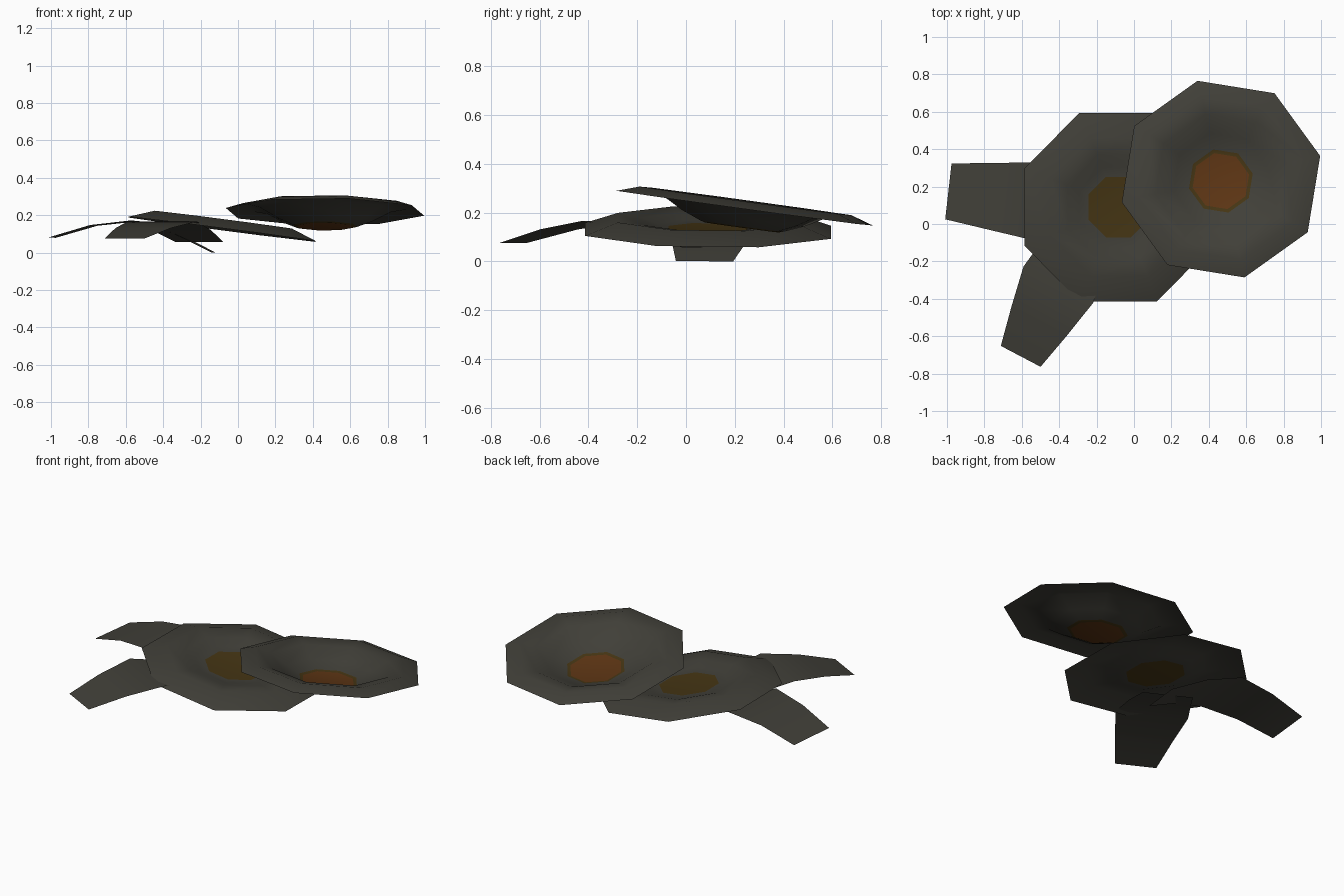
import bpy, bmesh, math
from mathutils import Vector, Matrix

if "Cube" in bpy.data.objects:
    bpy.data.objects.remove(bpy.data.objects["Cube"])


def material(name, rgb):
    m = bpy.data.materials.new(name)
    m.diffuse_color = (*rgb, 1)
    m.use_nodes = True
    m.node_tree.nodes["Principled BSDF"].inputs["Base Color"].default_value = m.diffuse_color
    return m


GREY = material("dark olive grey", (0.052, 0.050, 0.040))
BROWN = material("yellow brown", (0.060, 0.036, 0.007))
RUST = material("rust orange", (0.110, 0.036, 0.007))


def finish(name, bm, mats, matrix):
    bmesh.ops.transform(bm, matrix=matrix, verts=bm.verts)
    me = bpy.data.meshes.new(name)
    bm.to_mesh(me)
    bm.free()
    for m in mats:
        me.materials.append(m)
    ob = bpy.data.objects.new(name, me)
    bpy.context.collection.objects.link(ob)
    bpy.context.view_layer.objects.active = ob
    ob.select_set(True)
    bpy.ops.object.shade_smooth_by_angle(angle=math.radians(35))
    ob.select_set(False)


def tilt(center, slope_x, slope_y, spin=0):
    # frame whose plane rises by the given slopes along world x and y
    n = Vector((-slope_x, -slope_y, 1)).normalized()
    q = Vector((0, 0, 1)).rotation_difference(n)
    return Matrix.Translation(center) @ q.to_matrix().to_4x4() @ Matrix.Rotation(spin, 4, 'Z')


def dish(name, profile, matrix, mats, mat_of_ring, core):
    # eight-sided thin dish: rings from the rim inward, closed by a flat core
    bm = bmesh.new()
    rings = []
    for r, z in profile:
        rings.append([bm.verts.new((r * math.cos(k * math.pi / 4),
                                    r * math.sin(k * math.pi / 4), z)) for k in range(8)])
    for i in range(len(rings) - 1):
        a, b = rings[i], rings[i + 1]
        for k in range(8):
            j = (k + 1) % 8
            f = bm.faces.new((a[k], a[j], b[j], b[k]))
            f.material_index = mat_of_ring.get(i, 0)
    bm.faces.new(rings[-1]).material_index = core
    finish(name, bm, mats, matrix)


def arched_leaf(name, sections, matrix):
    # thin tapered strip bent downward at both ends: (along, half width, height)
    bm = bmesh.new()
    rows = [[bm.verts.new((s, w * t, z)) for t in (-1, 1)] for s, w, z in sections]
    for a, b in zip(rows, rows[1:]):
        bm.faces.new((a[0], b[0], b[1], a[1]))
    finish(name, bm, [GREY], matrix)


# lower dish with a shallow bowl
dish("lower_dish",
     [(0.545, 0), (0.40, 0.05), (0.30, 0.037), (0.23, 0.017), (0.175, 0.010)],
     tilt((-0.085, 0.09, 0.125), -0.13, -0.012, math.radians(22.5)),
     [GREY, BROWN], {}, 1)

# upper dish with a deeper bowl and a two-tone centre
dish("upper_dish",
     [(0.545, 0), (0.45, 0.03), (0.36, 0.012), (0.26, -0.042), (0.175, -0.075), (0.155, -0.080)],
     tilt((0.465, 0.24, 0.218), -0.007, -0.137, math.radians(13.3)),
     [GREY, BROWN, RUST], {4: 1}, 2)

# arched leaves under the lower dish
arched_leaf("side_leaf",
            [(-0.435, 0.118, -0.13), (-0.22, 0.165, -0.045), (0, 0.205, 0),
             (0.22, 0.178, -0.045), (0.435, 0.15, -0.13)],
            tilt((-0.55, 0.125, 0.17), -0.093, 0, math.radians(173.5)))
arched_leaf("front_leaf",
            [(-0.43, 0.12, -0.10), (-0.22, 0.167, -0.04), (0, 0.21, 0),
             (0.22, 0.178, -0.04), (0.43, 0.145, -0.10)],
            tilt((-0.405, -0.325, 0.166), -0.01, -0.02, math.radians(62.3)))
